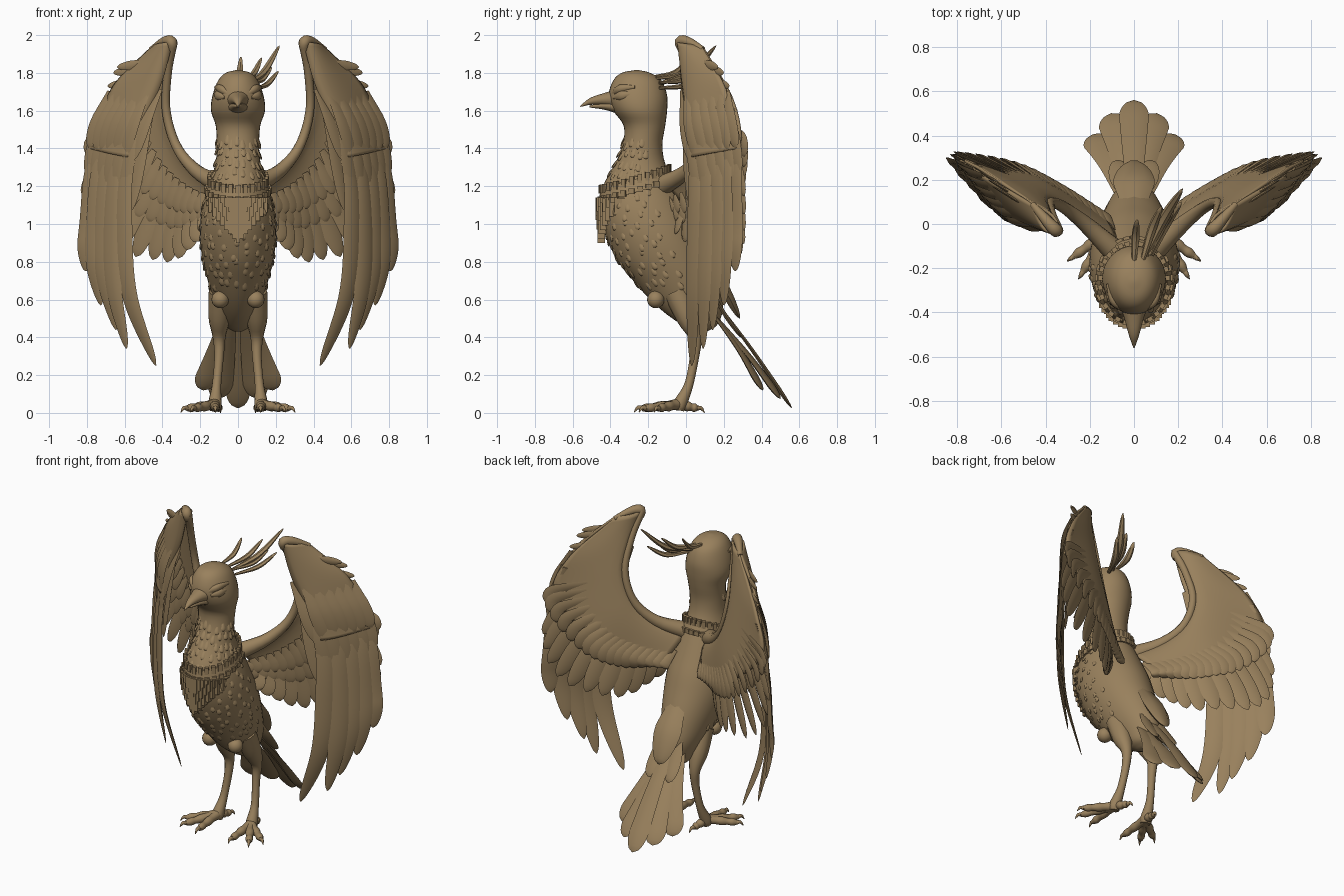
import bpy, bmesh, math, random
from mathutils import Vector, Matrix

random.seed(4)
if "Cube" in bpy.data.objects:
    bpy.data.objects.remove(bpy.data.objects["Cube"])

bronze = bpy.data.materials.new("bronze brown")
bronze.use_nodes = True
TINT = (0.32, 0.22, 0.11, 1)
bronze.diffuse_color = TINT
bronze.node_tree.nodes["Principled BSDF"].inputs["Base Color"].default_value = TINT


def curve(pts, t):
    """Smooth curve through the points, t from 0 to 1."""
    p = [Vector(q) for q in pts]
    s = min(max(t, 0), 1) * (len(p) - 1)
    i = min(int(s), len(p) - 2)
    f = s - i
    b, c = p[i], p[i + 1]
    a = p[i - 1] if i else b * 2 - c
    d = p[i + 2] if i + 2 < len(p) else c * 2 - b
    return (b * 2 + (c - a) * f + (a * 2 - b * 5 + c * 4 - d) * f * f
            + (b * 3 - a - c * 3 + d) * f ** 3) * 0.5


def skin(bm, rings, closed=True):
    """Bridge rows of points with quads, capping closed rows."""
    rows = [[bm.verts.new(p) for p in ring] for ring in rings]
    n = len(rows[0])
    for a, b in zip(rows, rows[1:]):
        for j in range(n if closed else n - 1):
            k = (j + 1) % n
            bm.faces.new((a[j], a[k], b[k], b[j]))
    if closed:
        bm.faces.new(rows[0][::-1])
        bm.faces.new(rows[-1])


def sweep(bm, pts, side, width, flat=1.0, steps=12, sides=8):
    """Oval section along a path, denser near the tip; width is a function of t."""
    side, rings = Vector(side), []
    for i in range(steps + 1):
        t = i / steps * (1.6 - .6 * i / steps)
        c = curve(pts, t)
        tan = (curve(pts, min(t + .02, 1)) - curve(pts, max(t - .02, 0))).normalized()
        s = (side - tan * side.dot(tan)).normalized()
        up, w = tan.cross(s), width(t)
        rings.append([c + s * w * math.cos(a) + up * w * flat * math.sin(a)
                      for a in (math.tau * k / sides for k in range(sides))])
    skin(bm, rings)


def tube(bm, pts, flat=1.0, side=(1, 0, 0), steps=16, sides=12):
    """Round limb from points carrying a radius each."""
    radii = [(p[3], 0, 0) for p in pts]
    sweep(bm, [p[:3] for p in pts], side, lambda t: max(curve(radii, t).x, .002), flat, steps, sides)


def feather(bm, pts, side, w, flat=0.16, steps=12, base=.5, wide=.5, tip=.65):
    """Blade widening from its base until wide, rounding off beyond tip."""
    sweep(bm, pts, side, lambda t: w * (base + (1 - base) * min(t / wide, 1))
          * max(math.sqrt(1 - max((t - tip) / (1 - tip), 0) ** 2), .06), flat, steps, 6)


def finish(name, bm, mirror=False, thick=0):
    bmesh.ops.recalc_face_normals(bm, faces=bm.faces)
    me = bpy.data.meshes.new(name)
    bm.to_mesh(me)
    bm.free()
    me.materials.append(bronze)
    ob = bpy.data.objects.new(name, me)
    bpy.context.collection.objects.link(ob)
    if thick:
        m = ob.modifiers.new("thickness", 'SOLIDIFY')
        m.thickness, m.offset = thick, 0
    if mirror:
        ob.modifiers.new("mirror", 'MIRROR')
    bpy.ops.object.select_all(action='DESELECT')
    ob.select_set(True)
    bpy.context.view_layer.objects.active = ob
    bpy.ops.object.shade_smooth_by_angle(angle=math.radians(50))


# Body, neck and head: height, front, back, half width
BODY = [(1.815, -.27, -.25, .01), (1.8, -.34, -.19, .065), (1.76, -.385, -.13, .105), (1.68, -.41, -.1, .135),
        (1.6, -.385, -.1, .143), (1.52, -.33, -.11, .118), (1.42, -.335, -.125, .112), (1.32, -.375, -.11, .12),
        (1.2, -.44, -.05, .155), (1.1, -.455, 0, .185), (1, -.445, .05, .2), (.9, -.41, .09, .2),
        (.8, -.36, .13, .185), (.7, -.28, .165, .16), (.6, -.19, .195, .13), (.52, -.1, .19, .1),
        (.46, -.01, .16, .07), (.43, .05, .11, .02)]


def section(row, a):
    z, f, b, r = row
    return Vector((r * math.sin(a), (f + b) / 2 - (b - f) / 2 * math.cos(a), z))


def on_body(z, a):
    for p, q in zip(BODY, BODY[1:]):
        if p[0] >= z >= q[0]:
            return section(Vector(p).lerp(Vector(q), (p[0] - z) / (p[0] - q[0])), a)


bm = bmesh.new()
skin(bm, [[section(curve(BODY, i / 68), math.tau * k / 32) for k in range(32)] for i in range(69)])
finish("body", bm)

# Small raised plumage on neck, chest and belly
bm = bmesh.new()
for r in range(15):
    for k in range(-5, 6):
        z = .68 + r * .053 + random.uniform(-.018, .018)
        a = (k + r % 2 * .5) * .32 + random.uniform(-.1, .1)
        out = Vector((math.sin(a), -math.cos(a), 0))
        feather(bm, [on_body(z + .03, a) - out * .008, on_body(z, a) + out * .002,
                     on_body(z - .022, a) + out * .006], (math.cos(a), math.sin(a), 0), .014, .4, 6)
finish("body_plumage", bm)

# Beak, eyes and brows
bm = bmesh.new()
tube(bm, [(0, -.35, 1.66, .075), (0, -.42, 1.66, .046), (0, -.5, 1.65, .024), (0, -.56, 1.622, .003)], .8)
tube(bm, [(0, -.36, 1.62, .06), (0, -.43, 1.625, .034), (0, -.51, 1.622, .009)], .6)
finish("beak", bm)
bm = bmesh.new()
tube(bm, [(.07, -.385, 1.67, .008), (.103, -.34, 1.68, .026), (.125, -.28, 1.69, .006)], .7, (0, 0, 1))
tube(bm, [(.045, -.39, 1.685, .01), (.092, -.35, 1.715, .022), (.12, -.27, 1.725, .008)], .8, (0, 0, 1))
finish("eye_and_brow", bm, True)

# Swept crest
bm = bmesh.new()
for root, tip, sag, w in [((.05, -.15, 1.74), (.22, .16, 1.945), -.04, .024), ((.08, -.14, 1.72), (.215, .1, 1.81), -.03, .021),
                          ((.04, -.16, 1.77), (.125, .08, 1.88), -.03, .022), ((.0, -.17, 1.78), (.015, .02, 1.885), -.03, .021),
                          ((.07, -.14, 1.75), (.18, .06, 1.83), -.03, .018)]:
    a, b = Vector(root), Vector(tip)
    feather(bm, [a, a.lerp(b, .5) + Vector((0, .02, sag)), b], (1, -.5, .3), w, .7, tip=.3)
finish("crest", bm)

# Collar: tilted band with small blocks, and a hanging fringe
bm = bmesh.new()


def block(loc, size, turn=0):
    bmesh.ops.create_cube(bm, size=1, matrix=Matrix.Translation(loc) @ Matrix.Rotation(turn, 4, 'Z')
                          @ Matrix.Diagonal((*size, 1)))


def collar(a, dz, out):
    z = 1.215 - .055 * math.cos(a) + dz
    return on_body(z, a) + Vector((math.sin(a), -math.cos(a), 0)) * out


skin(bm, [[collar(math.tau * i / 48, dz, o) for dz, o in ((-.04, -.015), (-.04, .01), (.03, .01), (.03, -.015))]
          for i in range(49)])
for i in range(28):
    a = math.tau * i / 28
    block(collar(a, .025, .01), (.024, .02, .045), a)
    block(collar(a, -.03, .008), (.03, .018, .03), a)
finish("collar", bm)
bm = bmesh.new()
for layer in range(3):
    for k in range(-7, 8):
        x = (k + layer % 2 * .5) * .021
        top, low = 1.14, .9 + abs(x) * 1.1 + layer * .06
        if low < top:
            y = on_body(1.1, math.asin(x / .185)).y - .004 - layer * .005
            block((x, y + .01, (top + low) / 2), (.0205, .04, top - low))
finish("fringe", bm)

# Legs, knees, toes and claws
bm = bmesh.new()
tube(bm, [(.085, -.05, .64, .07), (.098, .01, .5, .058), (.1, .05, .4, .034), (.1, .045, .3, .025),
          (.113, .015, .15, .024), (.122, -.03, .05, .036), (.122, -.04, .015, .03)], steps=30)
finish("leg", bm, True)
bm = bmesh.new()
bmesh.ops.create_uvsphere(bm, u_segments=20, v_segments=12, radius=.046, matrix=Matrix.Translation((.094, -.16, .6)))
finish("knee", bm, True)
bm = bmesh.new()
for x, y in ((.27, -.145), (.23, -.215), (.12, -.235), (.1, .06)):
    a, b = Vector((.122, -.04, .045)), Vector((x, y, .024))
    knots = [(*a.lerp(b, f), r) for f, r in ((0, .032), (.3, .024), (.5, .027), (.7, .02), (.85, .023), (1, .015))]
    tube(bm, knots)
    d = (b - a).normalized()
    tube(bm, [(*b, .013), (*(b + d * .02 + Vector((0, 0, .006))), .01), (*(b + d * .04 - Vector((0, 0, .016))), .002)], steps=6)
finish("foot", bm, True)

# Tail fan of round-ended feathers and its coverts
bm = bmesh.new()
for s in (-1, 1):
    for x, y, z in ((.185, .405, .12), (.105, .5, .075)):
        feather(bm, [(s * x * .3, .13, .54), (s * x * .62, y * .5 + .08, .26 + z * .6), (s * x, y, z)],
                (1, -s * .25, 0), .068, .2, 18, .4, .85, .82)
    feather(bm, [(s * .05, .14, .64), (s * .06, .2, .53), (s * .075, .29, .4)], (1, 0, 0), .05, .25)
feather(bm, [(0, .15, .6), (0, .345, .34), (0, .56, .025)], (1, 0, 0), .068, .2, 18, .5, .85, .82)
feather(bm, [(0, .07, .86), (0, .19, .68), (0, .285, .5)], (1, 0, 0), .1, .35, tip=.3)
finish("tail", bm)

# Wings: arm edge, covert edge and flight feather tips
ARM = [(.08, -.13, 1.2), (.22, 0, 1.28), (.325, .08, 1.41), (.38, .095, 1.6), (.372, .04, 1.8), (.345, -.03, 1.965)]
COVERT = [(.14, .04, 1.03), (.33, .16, 1.09), (.52, .25, 1.18), (.76, .29, 1.42), (.69, .245, 1.66), (.45, .085, 1.94)]
TIPS = [(.2, -.06, .95), (.27, .03, .87), (.36, .14, .8), (.5, .24, .82), (.68, .29, .86), (.8, .3, .98), (.83, .3, 1.15)]
FOLD_IN = [(.345, -.035, 1.965), (.4, -.02, 1.76), (.49, .01, 1.54), (.55, .03, 1.35)]
FOLD_OUT = [(.45, .085, 1.94), (.65, .2, 1.74), (.74, .26, 1.54), (.79, .29, 1.4)]
BACK, FRONT = Vector((-.4, .9, 0)), Vector((.7, -.7, 0))


def sheet(bm, one, two, bulge, rows=32, cols=10):
    skin(bm, [[curve(one, i / rows).lerp(curve(two, i / rows), j / cols) + bulge * math.sin(math.pi * (j / cols) ** .6)
               for j in range(cols + 1)] for i in range(rows + 1)], False)


bm = bmesh.new()
sheet(bm, ARM, COVERT, BACK * .03)
sheet(bm, FOLD_IN, FOLD_OUT, FRONT * .035)
finish("wing_coverts", bm, True, .014)
bm = bmesh.new()
tube(bm, [(*p, r) for p, r in zip(ARM, (.055, .036, .026, .023, .022, .026))], steps=30)
tube(bm, [(.35, -.02, 1.92, .022), (.352, -.03, 1.965, .03), (.39, .01, 1.965, .026), (.46, .09, 1.925, .014)], steps=14)
finish("wing_arm", bm, True)

# Secondary feathers with shorter overlapping rows on both faces
bm = bmesh.new()
for count, reach, start, w, off in ((12, 1, .3, .056, 0), (14, .74, .25, .042, -.014), (15, .5, .1, .036, -.026)):
    for i in range(count):
        u = i / (count - 1)
        a, b, c = curve(ARM, u * .72), curve(TIPS, u), curve(COVERT, u * .6)
        span = [a.lerp(b, f) * .75 + c * .25 if f < .9 else a.lerp(b, f)
                for f in (start, (start + reach) / 2, reach)]
        feather(bm, [p + BACK * (off + .012) for p in span], (.8, .45, .3), w, .2)
for i in range(17):
    a, c = curve(ARM, i / 16 * .58), curve(COVERT, i / 16 * .62)
    d = curve(TIPS, i / 16)
    feather(bm, [a.lerp(c, .5) + BACK * .026, c + BACK * .012, c.lerp(d, .3) + BACK * .016], (.8, .45, .3), .042, .22)
finish("secondary_feathers", bm, True)

# Long primaries of the folded hand
bm = bmesh.new()
for x, y, tx, ty, tz in ((.605, .045, .435, .03, .25), (.665, .1, .59, .09, .34), (.715, .16, .645, .14, .44),
                         (.76, .21, .725, .2, .57), (.795, .262, .805, .26, .75)):
    low = tz + (1 - tz) * .5
    feather(bm, [(x - .11, y - .01, 1.6), (x - .02, y, 1.3), (x, y, 1.0),
                 (x * .75 + tx * .25 + .012, ty * .5 + y * .5, low), (tx, ty, tz)], (.75, .65, 0), .06, .2, 24, tip=.55)
# Outer coverts over the primaries, and loose barbs at the edge
for k in range(7):
    v = k / 6
    for t0, t1, drop, lift in ((.55, 1, .24, .012), (.4, .9, .06, .022)):
        a = curve(FOLD_IN, t0).lerp(curve(FOLD_OUT, t0), v)
        b = curve(FOLD_IN, t1).lerp(curve(FOLD_OUT, t1), v * .94 + .06)
        b.z -= drop * (1.2 - v * .6)
        bow = FRONT * .03 * math.sin(math.pi * v ** .6)
        feather(bm, [a + bow, a.lerp(b, .5) + bow + FRONT * lift, b + bow * .5 + FRONT * lift],
                (.75, .65, 0), .046, .2)
for tip in ((.66, .2, 1.8), (.64, .17, 1.83), (.69, .23, 1.73)):
    b = Vector(tip)
    feather(bm, [b - Vector((.16, .1, -.03)), b - Vector((.07, .04, -.01)), b], (.3, .2, 1), .026, .3, tip=.3)
finish("primary_feathers", bm, True)
